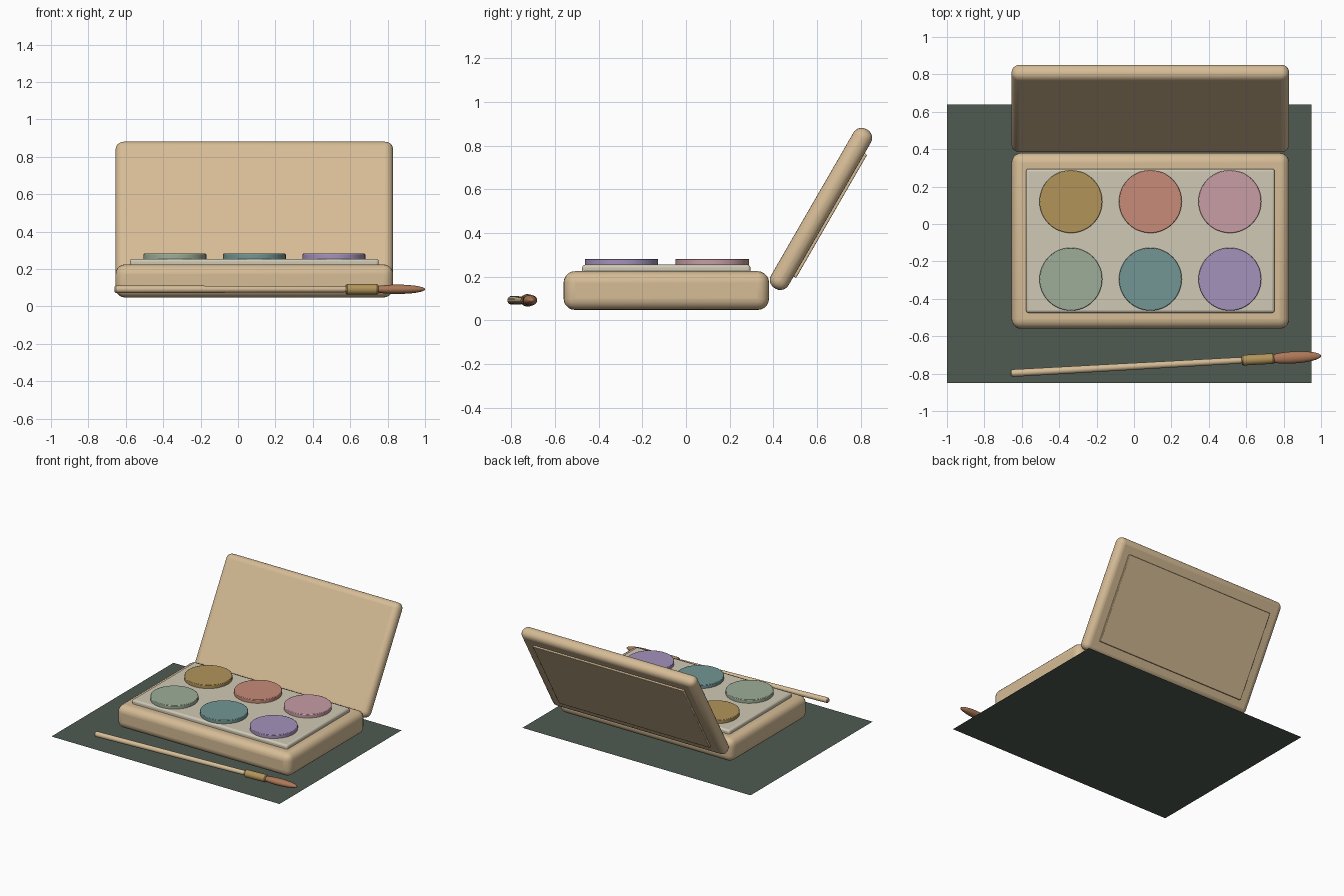
import bpy, bmesh, math
from mathutils import Matrix, Vector

if "Cube" in bpy.data.objects:
    bpy.data.objects.remove(bpy.data.objects["Cube"])


def material(name, rgb):
    m = bpy.data.materials.new(name)
    lin = [((c / 255 + 0.055) / 1.055) ** 2.4 for c in rgb]
    m.diffuse_color = (*lin, 1)
    m.use_nodes = True
    m.node_tree.nodes["Principled BSDF"].inputs["Base Color"].default_value = m.diffuse_color
    return m


TAN = material("tan wood", (214, 188, 150))
CREAM = material("cream tray", (208, 201, 181))
MAT = material("dark green cloth", (78, 91, 81))
OCHRE = material("ochre", (178, 148, 90))
CORAL = material("coral", (199, 139, 119))
PINK = material("pink", (199, 157, 165))
SAGE = material("sage", (157, 173, 152))
TEAL = material("teal", (114, 150, 148))
LAVENDER = material("lavender", (164, 146, 187))
BRISTLE = material("brown bristle", (172, 120, 88))


def add(name, bm, mat, matrix=Matrix(), bevel=0, segments=4):
    me = bpy.data.meshes.new(name)
    bm.to_mesh(me)
    bm.free()
    me.materials.append(mat)
    ob = bpy.data.objects.new(name, me)
    bpy.context.collection.objects.link(ob)
    ob.matrix_world = matrix
    if bevel:
        mod = ob.modifiers.new("Rounded edges", "BEVEL")
        mod.width = bevel
        mod.segments = segments
        mod.limit_method = "ANGLE"
    bpy.ops.object.select_all(action="DESELECT")
    ob.select_set(True)
    bpy.context.view_layer.objects.active = ob
    bpy.ops.object.shade_smooth_by_angle(angle=math.radians(35))
    return ob


def box(name, size, matrix, mat, bevel, segments=4):
    bm = bmesh.new()
    bmesh.ops.create_cube(bm, size=1)
    bmesh.ops.scale(bm, vec=size, verts=bm.verts)
    return add(name, bm, mat, matrix, bevel, segments)


def lathe(name, profile, matrix, mat, steps=24, squash=1.0):
    # profile of (distance, radius) pairs turned about the local x axis
    bm = bmesh.new()
    vs = [bm.verts.new((d, 0, r)) for d, r in profile]
    edges = [bm.edges.new(p) for p in zip(vs, vs[1:])]
    bmesh.ops.spin(bm, geom=vs + edges, cent=(0, 0, 0), axis=(1, 0, 0),
                   angle=math.tau, steps=steps)
    bmesh.ops.remove_doubles(bm, verts=bm.verts, dist=1e-5)
    bmesh.ops.recalc_face_normals(bm, faces=bm.faces)
    bmesh.ops.scale(bm, vec=(1, 1, squash), verts=bm.verts)
    return add(name, bm, mat, matrix)


CX = 0.0875  # middle of the paint box

# Cloth lying flat
bm = bmesh.new()
bm.faces.new([bm.verts.new(c) for c in
              ((-1, -0.85, 0), (0.95, -0.85, 0), (0.95, 0.64, 0), (-1, 0.64, 0))])
add("cloth", bm, MAT)

# Box base and raised tray
box("box_base", (1.485, 0.94, 0.177), Matrix.Translation((CX, -0.09, 0.1365)), TAN, 0.052, 5)
box("tray", (1.33, 0.77, 0.05), Matrix.Translation((CX, -0.09, 0.23)), CREAM, 0.014, 3)

# Open lid leaning back, with a thin panel on its outer face
lean = Matrix.Translation((CX, 0.6175, 0.51)) @ Matrix.Rotation(math.radians(60), 4, "X")
box("lid", (1.485, 0.84, 0.092), lean, TAN, 0.043, 5)
box("lid_panel", (1.29, 0.65, 0.03), lean @ Matrix.Translation((0, -0.005, -0.044)), TAN, 0.004, 2)

# Six round paint pans
rows = ((0.12, (OCHRE, CORAL, PINK)), (-0.295, (SAGE, TEAL, LAVENDER)))
for y, colours in rows:
    for i, colour in enumerate(colours):
        bm = bmesh.new()
        bmesh.ops.create_cone(bm, cap_ends=True, segments=48,
                              radius1=0.168, radius2=0.168, depth=0.034)
        add("paint_pan", bm, colour,
            Matrix.Translation((CX + (i - 1) * 0.425, y, 0.265)), 0.004, 2)

# Brush: handle, ferrule and bristles along one axis
brush = Matrix.Translation((-0.66, -0.798, 0.092)) @ Matrix.Rotation(math.radians(3.2), 4, "Z")
lathe("brush_handle", [(0, 0), (0, 0.013), (0.006, 0.019), (0.02, 0.02),
                       (1.225, 0.017), (1.24, 0.014), (1.24, 0)], brush, TAN)
lathe("brush_ferrule", [(1.238, 0), (1.238, 0.023), (1.245, 0.028), (1.405, 0.028),
                        (1.412, 0.023), (1.412, 0)], brush, OCHRE)
tuft = [(1.515 - 0.148 * math.cos(math.pi * k / 16),
         0.032 * math.sin(math.pi * k / 16)) for k in range(17)]
lathe("brush_bristles", tuft, brush, BRISTLE, squash=0.78)
